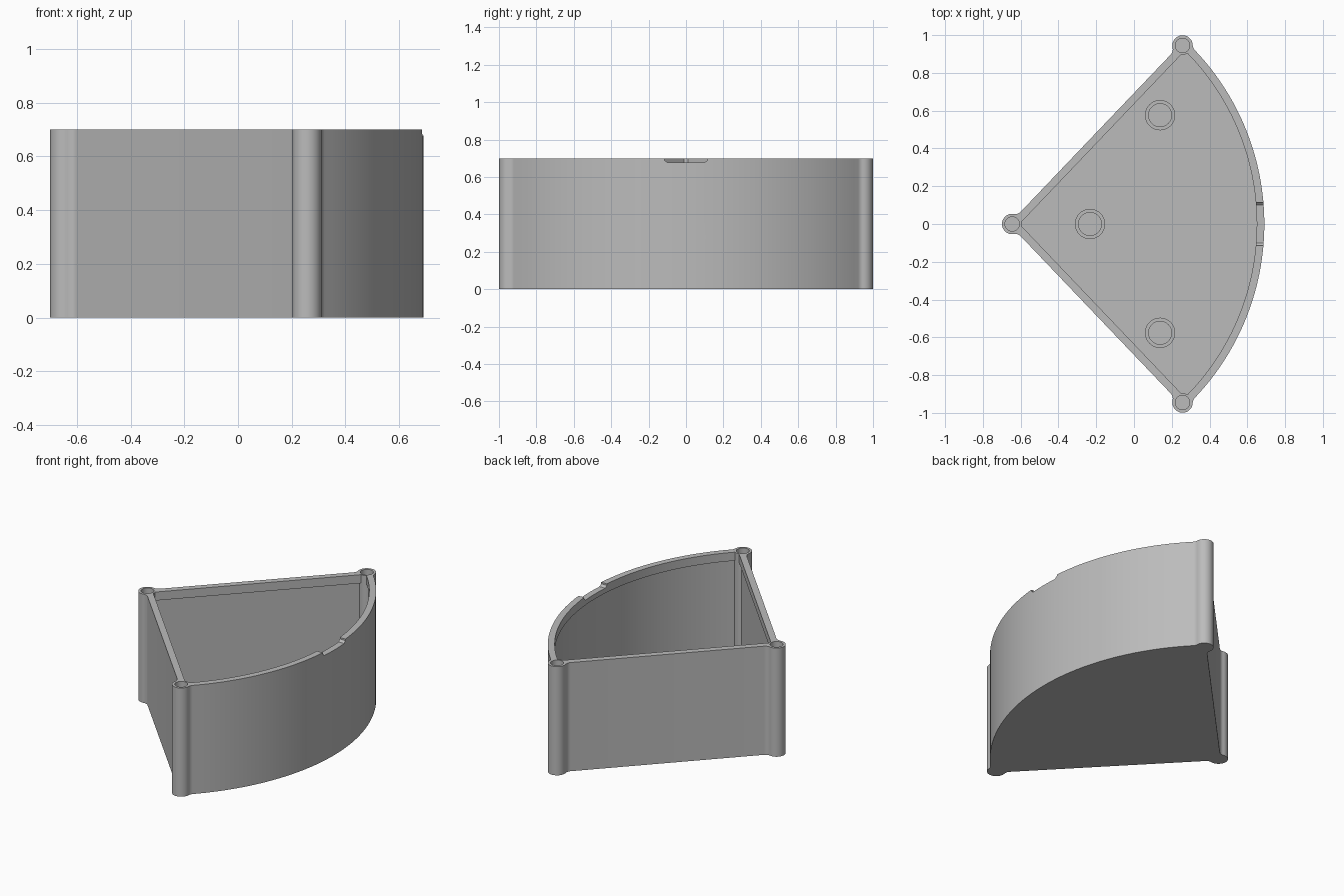
import bpy, bmesh
from math import sqrt, atan2, cos, sin, pi, radians
from mathutils import Vector

old = bpy.data.objects.get("Cube")
if old:
    bpy.data.objects.remove(old, do_unlink=True)

grey = bpy.data.materials.new("plain_grey")
grey.use_nodes = True
colour = (0.5, 0.5, 0.5, 1)
grey.diffuse_color = colour
grey.node_tree.nodes["Principled BSDF"].inputs["Base Color"].default_value = colour

# Main dimensions
TOP, FLOOR, LIP_Z = 0.70, 0.04, 0.645
APEX, CORNER = Vector((-0.645, 0)), Vector((0.257, 0.945))
BOSS, HOLE, FILLET = 0.054, 0.038, 0.04
RADIUS, WALL_OUT, WALL_IN = 1.335, 0.012, 0.028
span = CORNER - APEX
LENGTH = span.length
along = span.normalized()
inward = Vector((along.y, -along.x))


def at(s, d):
    """Point s along the straight wall line and d inward from it."""
    return APEX + along * s + inward * d


def arc(c, start, end, turn, n):
    """Points from start to end about c; turn is 1 for anticlockwise."""
    a, b = start - c, end - c
    a0 = atan2(a.y, a.x)
    sweep = ((atan2(b.y, b.x) - a0) * turn) % (2 * pi) * turn
    return [c + Vector((cos(a0 + sweep * i / n), sin(a0 + sweep * i / n))) * a.length
            for i in range(n + 1)]


def circles_meet(big, small):
    """Where a circle about the apex meets one about the corner, on the arc side."""
    s = (big ** 2 - small ** 2 + LENGTH ** 2) / (2 * LENGTH)
    return at(s, sqrt(big ** 2 - s ** 2))


def mirrored(half):
    """Close a half outline by mirroring it over the x axis."""
    for p in half:
        if abs(p.y) < 1e-5:
            p.y = 0
    return half + [Vector((p.x, -p.y)) for p in reversed(half) if p.y > 0]


def outer_outline():
    s = sqrt((BOSS + FILLET) ** 2 - (WALL_OUT + FILLET) ** 2)
    k = BOSS / (BOSS + FILLET)
    c1, c2 = at(s, -WALL_OUT - FILLET), at(LENGTH - s, -WALL_OUT - FILLET)
    c3 = circles_meet(RADIUS + FILLET, BOSS + FILLET)
    t1, t2, t3 = APEX.lerp(c1, k), CORNER.lerp(c2, k), CORNER.lerp(c3, k)
    t4 = APEX.lerp(c3, RADIUS / (RADIUS + FILLET))
    pts = arc(APEX, APEX - Vector((BOSS, 0)), t1, -1, 12)
    pts += arc(c1, t1, at(s, -WALL_OUT), 1, 6)[1:]
    pts += arc(c2, at(LENGTH - s, -WALL_OUT), t2, 1, 6)
    pts += arc(CORNER, t2, t3, -1, 20)[1:]
    pts += arc(c3, t3, t4, 1, 6)[1:]
    pts += arc(APEX, t4, APEX + Vector((RADIUS, 0)), -1, 32)[1:]
    return mirrored(pts)


def inner_outline(grow):
    """Cavity outline, trimmed round the screw bosses."""
    d, big, small = WALL_IN - grow, RADIUS - 0.04 + grow, 0.049
    s = sqrt(small ** 2 - d ** 2)
    meet = circles_meet(big, small)
    pts = arc(APEX, APEX + Vector((small, 0)), at(s, d), 1, 6)
    pts += arc(CORNER, at(LENGTH - s, d), meet, 1, 8)
    pts += arc(APEX, meet, APEX + Vector((big, 0)), -1, 32)[1:]
    return mirrored(pts)


def circle(c, r):
    return [c + Vector((cos(i * pi / 20), sin(i * pi / 20))) * r for i in range(40)]


def prism(name, outline, direction, to_3d):
    bm = bmesh.new()
    face = bm.faces.new([bm.verts.new(to_3d(p)) for p in outline])
    new = bmesh.ops.extrude_face_region(bm, geom=[face])["geom"]
    bmesh.ops.translate(bm, vec=direction, verts=[v for v in new if isinstance(v, bmesh.types.BMVert)])
    bmesh.ops.recalc_face_normals(bm, faces=bm.faces)
    mesh = bpy.data.meshes.new(name)
    bm.to_mesh(mesh)
    bm.free()
    mesh.materials.append(grey)
    ob = bpy.data.objects.new(name, mesh)
    bpy.context.collection.objects.link(ob)
    return ob


def upright(name, outline, z0, z1):
    return prism(name, outline, (0, 0, z1 - z0), lambda p: (p.x, p.y, z0))


def carve(ob, cutters):
    """Subtract every cutter, keep the result and drop the cutters."""
    for c in cutters:
        c.hide_render = True
        mod = ob.modifiers.new("cut", 'BOOLEAN')
        mod.operation, mod.solver, mod.object = 'DIFFERENCE', 'EXACT', c
    mesh = bpy.data.meshes.new_from_object(ob.evaluated_get(bpy.context.evaluated_depsgraph_get()))
    ob.modifiers.clear()
    ob.data = mesh
    for c in cutters:
        bpy.data.objects.remove(c, do_unlink=True)


def smooth(ob):
    bpy.ops.object.select_all(action='DESELECT')
    ob.select_set(True)
    bpy.context.view_layer.objects.active = ob
    bpy.ops.object.shade_smooth_by_angle(angle=radians(25))


# Tray shell: lipped cavity, screw holes in the corner bosses, thumb notch
shell = upright("tray_shell", outer_outline(), 0, TOP)
cutters = [upright("cavity_cutter", inner_outline(0.012), FLOOR, LIP_Z),
           upright("lip_cutter", inner_outline(0), LIP_Z - 0.01, TOP + 0.1)]
for c in (APEX, CORNER, Vector((CORNER.x, -CORNER.y))):
    cutters.append(upright("screw_hole_cutter", circle(c, HOLE), 0.35, TOP + 0.1))
notch = [Vector(p) for p in ((-0.1, 0.677), (0.1, 0.677), (0.115, 0.69), (0.115, 0.75),
                             (-0.115, 0.75), (-0.115, 0.69))]
cutters.append(prism("notch_cutter", notch, (0.2, 0, 0), lambda p: (0.6, p.x, p.y)))
carve(shell, cutters)
smooth(shell)

# Hollow standoffs on the floor
for name, x, y in (("apex", -0.233, 0), ("left", 0.138, 0.576), ("right", 0.138, -0.576)):
    c = Vector((x, y))
    post = upright(name + "_standoff", circle(c, 0.08), FLOOR - 0.01, 0.12)
    carve(post, [upright("standoff_cutter", circle(c, 0.061), FLOOR, 0.3)])
    smooth(post)
